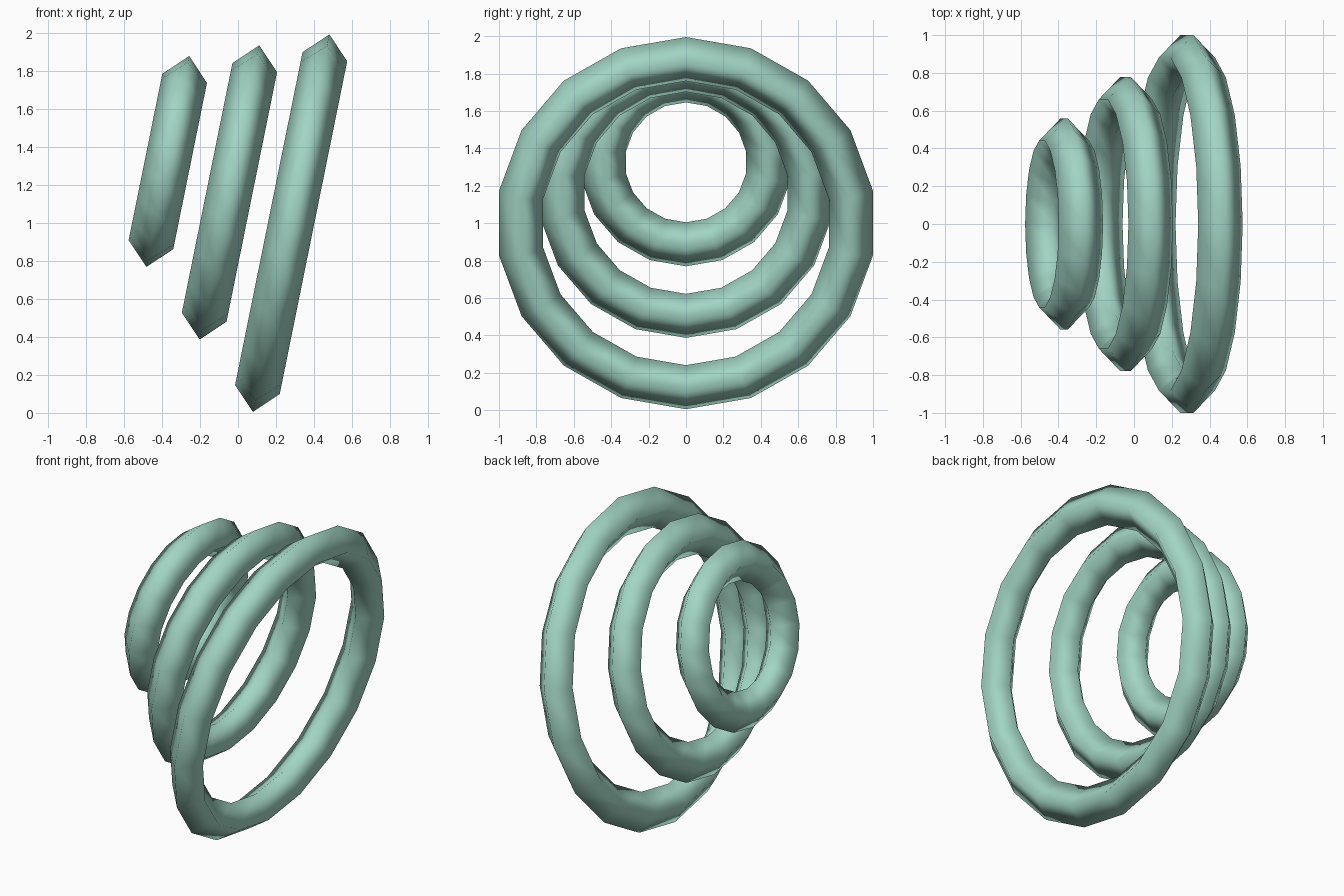
import bpy
import math

cube = bpy.data.objects.get("Cube")
if cube:
    bpy.data.objects.remove(cube, do_unlink=True)

# Pale green finish shared by every ring
mat = bpy.data.materials.new("pale_sea_green")
mat.use_nodes = True
colour = (0.36, 0.66, 0.55, 1.0)
mat.diffuse_color = colour
mat.node_tree.nodes["Principled BSDF"].inputs["Base Color"].default_value = colour

TUBE = 0.12
TILT = 0.2


def add_ring(name, radius, x, z):
    """Leaning ring with a diamond section, facing along x."""
    bpy.ops.mesh.primitive_torus_add(
        major_segments=18, minor_segments=4,
        major_radius=radius, minor_radius=TUBE,
        location=(x, 0, z), rotation=(0, math.pi / 2 + TILT, 0))
    ring = bpy.context.object
    ring.name = name
    ring.data.materials.append(mat)
    bpy.ops.object.shade_smooth()


# Three rings growing from right to left
add_ring("small_ring", 0.447, -0.37, 1.325)
add_ring("middle_ring", 0.671, -0.045, 1.162)
add_ring("large_ring", 0.895, 0.28, 1.0)
